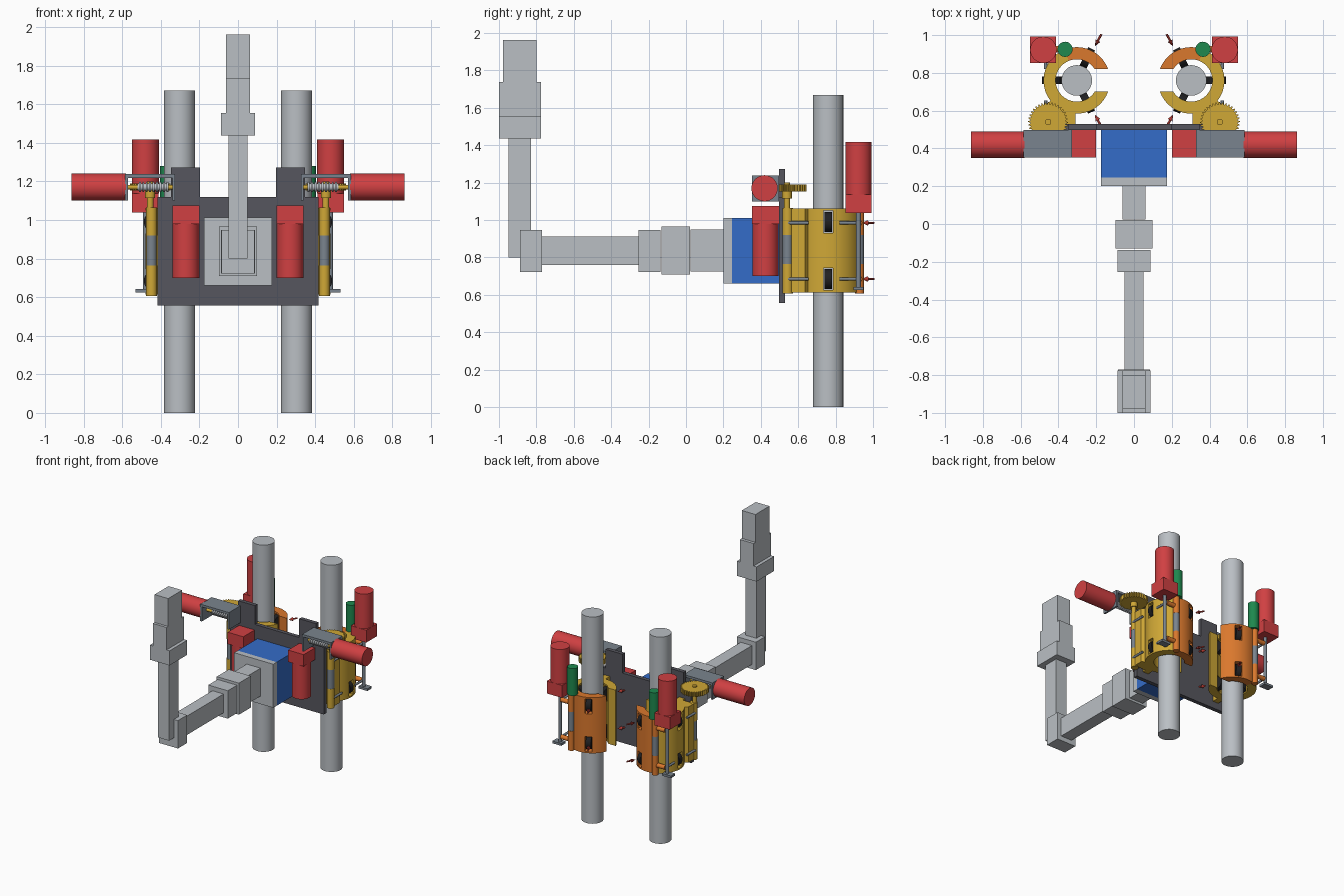
import bpy, bmesh, math
from mathutils import Vector

cube = bpy.data.objects.get("Cube")
if cube:
    bpy.data.objects.remove(cube)


def material(name, r, g, b):
    m = bpy.data.materials.new(name)
    m.use_nodes = True
    col = [(c / 255 / 12.92 if c < 11 else ((c / 255 + 0.055) / 1.055) ** 2.4) for c in (r, g, b)] + [1]
    m.diffuse_color = col
    m.node_tree.nodes["Principled BSDF"].inputs["Base Color"].default_value = col
    return m


GREY = material("light grey", 186, 191, 196)
DARK = material("charcoal", 86, 86, 94)
BLUE = material("blue", 52, 108, 200)
RED = material("red", 208, 64, 66)
GOLD = material("gold", 208, 168, 54)
ORANGE = material("orange", 218, 120, 45)
GREEN = material("green", 30, 136, 78)
BLACK = material("black", 32, 32, 34)
STEEL = material("steel grey", 122, 132, 142)
RUST = material("dark red", 178, 58, 50)


# Shape helpers: each returns a function that adds the shape to a bmesh
def prism(points, z0, z1):
    def add(bm):
        lo = [bm.verts.new((x, y, z0)) for x, y in points]
        hi = [bm.verts.new((x, y, z1)) for x, y in points]
        bm.faces.new(lo)
        bm.faces.new(hi)
        for i in range(len(lo)):
            j = (i + 1) % len(lo)
            bm.faces.new((lo[i], lo[j], hi[j], hi[i]))
    return add


def box(x0, x1, y0, y1, z0, z1):
    return prism([(x0, y0), (x1, y0), (x1, y1), (x0, y1)], z0, z1)


def rod(start, end, r, r2=None, sides=32):
    def add(bm):
        a, b = Vector(start), Vector(end)
        d = b - a
        mat = d.to_track_quat('Z', 'Y').to_matrix().to_4x4()
        mat.translation = (a + b) / 2
        bmesh.ops.create_cone(bm, cap_ends=True, segments=sides, radius1=r,
                              radius2=r if r2 is None else r2, depth=d.length, matrix=mat)
    return add


def post(x, y, z0, z1, r):
    return rod((x, y, z0), (x, y, z1), r)


def part(name, mat, *shapes, mirror=True, cutter=None):
    bm = bmesh.new()
    for add in shapes:
        add(bm)
    bmesh.ops.recalc_face_normals(bm, faces=bm.faces)
    me = bpy.data.meshes.new(name)
    bm.to_mesh(me)
    bm.free()
    if mat:
        me.materials.append(mat)
    ob = bpy.data.objects.new(name, me)
    bpy.context.collection.objects.link(ob)
    bpy.ops.object.select_all(action='DESELECT')
    ob.select_set(True)
    bpy.context.view_layer.objects.active = ob
    if cutter:
        mod = ob.modifiers.new("slots", 'BOOLEAN')
        mod.operation, mod.object, mod.solver = 'DIFFERENCE', cutter, 'EXACT'
        bpy.ops.object.modifier_apply(modifier=mod.name)
    bpy.ops.object.shade_smooth_by_angle(angle=math.radians(30))
    if mirror:
        ob.modifiers.new("mirror", 'MIRROR')
    return ob


# Pipes
PX, PY = 0.303, 0.76
part("pipes", GREY, post(PX, PY, 0, 1.67, 0.081))

# Jointed arm, from the base forward and up to the tip
ARM = {
    "arm_mount": (0.175, 0.20, 0.245, 0.66, 1.012),
    "arm_shoulder_neck": (0.062, 0.025, 0.20, 0.725, 0.95),
    "arm_shoulder": (0.099, -0.13, 0.022, 0.71, 0.965),
    "arm_upper_joint": (0.087, -0.255, -0.137, 0.723, 0.948),
    "arm_upper_link": (0.05, -0.77, -0.255, 0.76, 0.912),
    "arm_elbow": (0.085, -0.888, -0.77, 0.723, 0.948),
    "arm_forearm": (0.049, -0.95, -0.828, 0.80, 1.437),
    "arm_wrist": (0.088, -1.0, -0.775, 1.437, 1.555),
    "arm_hand": (0.061, -1.0, -0.775, 1.555, 1.737),
    "arm_tip": (0.061, -0.978, -0.80, 1.737, 1.962),
}
for name, (w, y0, y1, z0, z1) in ARM.items():
    part(name, GREY, box(-w, w, y0, y1, z0, z1), mirror=False)
part("control_box", BLUE, box(-0.175, 0.175, 0.245, 0.5, 0.66, 1.012), mirror=False)

# Back plate with two raised ears
part("back_plate", DARK, box(-0.418, 0.418, 0.498, 0.53, 0.557, 1.12), mirror=False)
part("plate_ears", DARK, box(0.198, 0.348, 0.498, 0.53, 1.12, 1.272))

# Motors
part("front_motor_heads", RED, box(0.2, 0.34, 0.353, 0.498, 0.98, 1.075))
part("front_motor_bodies", RED, post(0.27, 0.425, 0.70, 0.98, 0.07))
part("side_motors", RED, rod((0.58, 0.42, 1.17), (0.863, 0.42, 1.17), 0.07))
part("back_motor_heads", RED, box(0.412, 0.55, 0.852, 0.992, 1.038, 1.138))
part("back_motor_bodies", RED, post(0.48, 0.922, 1.138, 1.417, 0.07))
part("green_motors", GREEN, post(0.365, 0.925, 1.06, 1.28, 0.04))

# Worm drive in an open bracket
part("worm_brackets", STEEL,
     box(0.327, 0.585, 0.352, 0.498, 1.218, 1.237),
     box(0.327, 0.34, 0.352, 0.498, 1.10, 1.218),
     box(0.57, 0.585, 0.352, 0.498, 1.10, 1.218))
part("worm_shafts", GOLD, rod((0.335, 0.42, 1.17), (0.575, 0.42, 1.17), 0.012))
threads = [rod((0.36 + i * 0.018, 0.42, 1.17), (0.37 + i * 0.018, 0.42, 1.17), 0.026) for i in range(9)]
part("worms", GREY, rod((0.36, 0.42, 1.17), (0.52, 0.42, 1.17), 0.018), *threads)

# Toothed gear on the hinge axis
HX, HY, TEETH = 0.455, 0.54, 36
teeth = []
for i in range(TEETH * 4):
    r = 0.105 if i % 4 < 2 else 0.094
    a = math.tau * i / (TEETH * 4)
    teeth.append((HX + r * math.cos(a), HY + r * math.sin(a)))
part("gears", GOLD, prism(teeth, 1.153, 1.19))
part("gear_hubs", GOLD, post(HX, HY, 1.06, 1.2, 0.017), post(HX, HY, 1.115, 1.153, 0.026))


# Hinge columns with a sleeve in the middle
def hinge(name, x, y, r, mat):
    part(name + "_knuckles", mat, post(x, y, 0.607, 0.765, r), post(x, y, 0.92, 1.065, r))
    part(name + "_sleeves", STEEL, post(x, y, 0.765, 0.92, r * 0.95))


hinge("front_hinge", 0.448, HY + 0.003, 0.028, GOLD)
hinge("back_hinge", 0.375, 0.928, 0.024, ORANGE)


# Clamp jaws around each pipe; angle zero points to the middle
def around(r, deg):
    a = math.radians(deg)
    return PX - r * math.cos(a), PY + r * math.sin(a)


def jaw(o0, o1, i0, i1, steps=28):
    outer = [around(0.176, o0 + (o1 - o0) * k / steps) for k in range(steps + 1)]
    inner = [around(0.112, i1 + (i0 - i1) * k / steps) for k in range(steps + 1)]
    return prism(outer + inner, 0.613, 1.063)


def slot(deg, z):
    ux, uy = [p - c for p, c in zip(around(1, deg), (PX, PY))]
    corners = [(0.08, -0.026), (0.22, -0.026), (0.22, 0.026), (0.08, 0.026)]
    return prism([(PX + r * ux - t * uy, PY + r * uy + t * ux) for r, t in corners], z - 0.06, z + 0.06)


WHEELS = [(deg, z) for deg in (65, 180, 295) for z in (0.685, 0.99)]
cutter = part("slot_cutter", None, *[slot(d, z) for d, z in WHEELS], mirror=False)
cutter.hide_render = True
part("fixed_jaws", GOLD, jaw(112, 341, 112, 328), cutter=cutter)
part("moving_jaws", ORANGE, jaw(20, 112, 33, 112), cutter=cutter)
bpy.data.objects.remove(cutter)
part("jaw_lugs", GOLD, prism([(0.31, 0.53), (0.36, 0.53), (0.36, 0.56), (0.465, 0.56), (0.465, 0.635),
                              (0.43, 0.66), (0.31, 0.6)], 0.613, 1.063))


# Guide wheels set in the slots
def wheel(deg, z):
    x, y = around(0.132, deg)
    a = math.radians(deg)
    t = Vector((math.sin(a), math.cos(a), 0)) * 0.02
    c = Vector((x, y, z))
    return rod(c - t, c + t, 0.053)


part("guide_wheels", BLACK, *[wheel(d, z) for d, z in WHEELS])

# Small arrows pointing at the inner wheels
arrows = []
for deg in (62, 298):
    for z in (0.685, 0.985):
        tip, mid, tail = [(*around(r, deg), z) for r in (0.205, 0.238, 0.277)]
        arrows += [rod(mid, tip, 0.014, 0, 16), rod(tail, mid, 0.006, sides=12)]
part("pressure_arrows", RUST, *arrows)

# Lead screws, their end plates and the side pins
part("lead_screws", STEEL, post(0.48, 0.922, 0.63, 1.04, 0.013))
part("screw_feet", STEEL, box(0.45, 0.53, 0.895, 0.95, 0.625, 0.643))
part("screw_nuts", ORANGE, rod((0.375, 0.925, 0.685), (0.465, 0.925, 0.685), 0.018),
     rod((0.375, 0.925, 0.985), (0.465, 0.925, 0.985), 0.018))
pins = []
for z in (0.685, 0.985):
    pins += [rod((0.468, y, z), (0.468, y + 0.11, z), 0.009, sides=16) for y in (0.545, 0.82)]
part("side_pins", STEEL, *pins)
